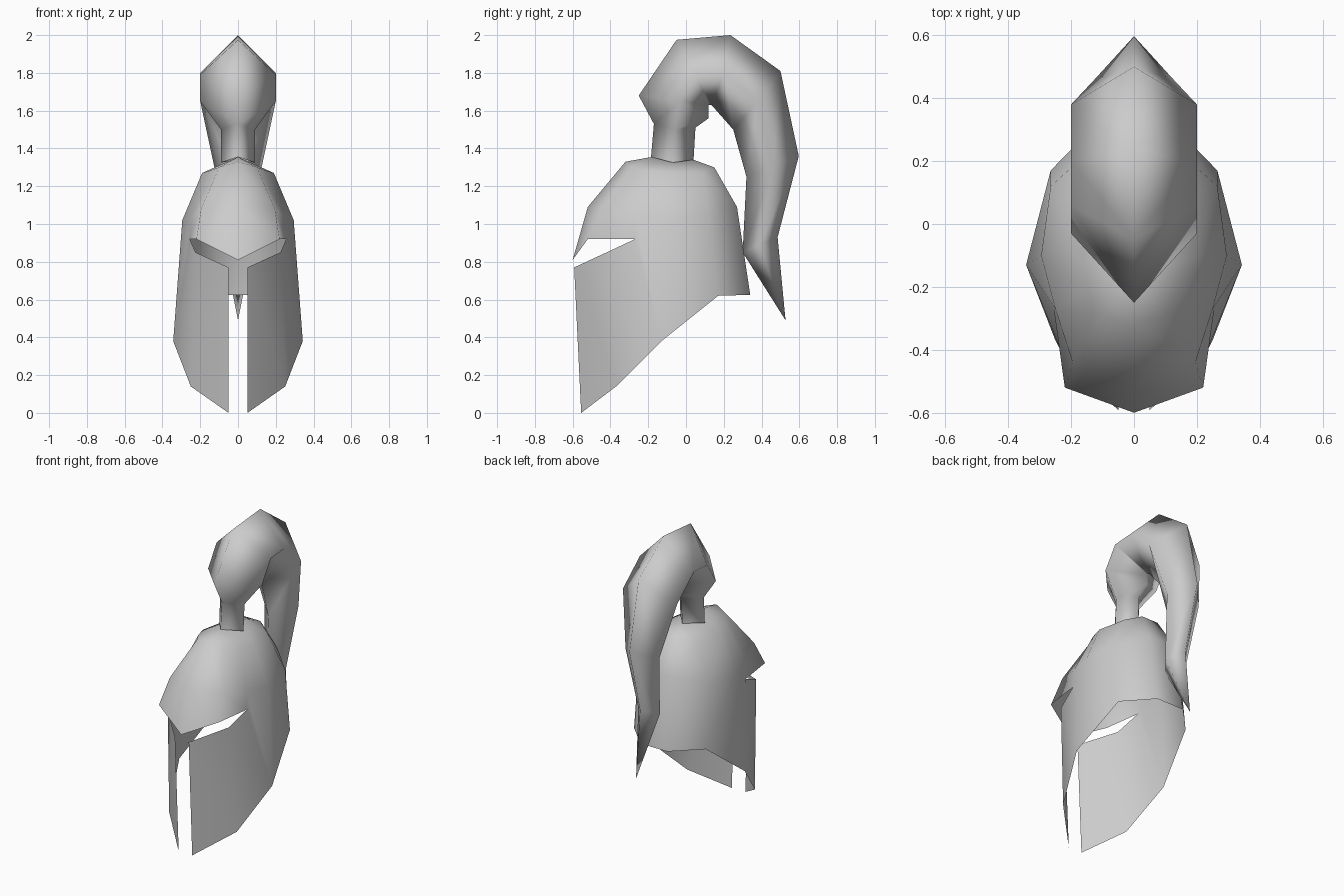
import bpy
import bmesh

cube = bpy.data.objects.get("Cube")
if cube:
    bpy.data.objects.remove(cube, do_unlink=True)

metal = bpy.data.materials.new("light_grey")
metal.use_nodes = True
grey = (0.6, 0.6, 0.6, 1)
metal.diffuse_color = grey
metal.node_tree.nodes["Principled BSDF"].inputs["Base Color"].default_value = grey


def add_grid(bm, columns):
    """Skin quads between neighbouring columns of points."""
    grid = [[bm.verts.new(p) for p in column] for column in columns]
    for left, right in zip(grid, grid[1:]):
        for i in range(len(left) - 1):
            bm.faces.new((left[i], right[i], right[i + 1], left[i + 1]))


def add_fan(bm, tip, rim):
    """Skin triangles from one tip to a row of points."""
    centre = bm.verts.new(tip)
    ring = [bm.verts.new(p) for p in rim]
    for a, b in zip(ring, ring[1:]):
        bm.faces.new((centre, b, a))


def finish(bm, name):
    """Weld the half shell, mirror it across x and shade it smooth."""
    bmesh.ops.remove_doubles(bm, verts=bm.verts, dist=0.001)
    bmesh.ops.dissolve_degenerate(bm, edges=bm.edges, dist=0.001)
    bmesh.ops.recalc_face_normals(bm, faces=bm.faces)
    # Open shells: turn outward using the outermost face
    outer = max(bm.faces, key=lambda f: f.calc_center_median().x)
    if outer.normal.x < 0:
        bmesh.ops.reverse_faces(bm, faces=bm.faces)
    for face in bm.faces:
        face.smooth = True
    mesh = bpy.data.meshes.new(name)
    bm.to_mesh(mesh)
    bm.free()
    mesh.materials.append(metal)
    obj = bpy.data.objects.new(name, mesh)
    bpy.context.collection.objects.link(obj)
    mirror = obj.modifiers.new("mirror", 'MIRROR')
    mirror.use_mirror_merge = True
    mirror.merge_threshold = 0.001
    return obj


# Helmet shell: columns run from the crown rim down, front to back
eye_corner = (0.255, -0.27, 0.92)
cheek_low = (0.343, -0.13, 0.38)
front = [(0, -0.32, 1.33), (0, -0.52, 1.09), (0, -0.6, 0.81)]
brow = [(0.1, -0.29, 1.3), (0.195, -0.44, 1.08), (0.22, -0.52, 0.92)]
temple = [(0.155, -0.2, 1.28), (0.25, -0.27, 1.04), eye_corner]
side = [(0.19, -0.1, 1.27), (0.295, -0.1, 1.02), cheek_low]
rear = [(0.15, 0.09, 1.27), (0.265, 0.12, 1.04), (0.265, 0.17, 0.62)]
nape = [(0.06, 0.15, 1.3), (0.1, 0.27, 1.09), (0.1, 0.34, 0.625)]
back = [(0, y, z) for _, y, z in nape]
columns = [front, brow, temple, side, rear, nape, back]

helmet = bmesh.new()
add_grid(helmet, columns)

# Crown closing the top of the shell
crown_front, crown_back = (0, -0.18, 1.355), (0, 0.04, 1.34)
rim = [column[0] for column in columns]
add_fan(helmet, crown_front, rim[:4] + [crown_back])
add_fan(helmet, crown_back, rim[3:])

# Cheek guard below the eye opening
add_grid(helmet, [
    [(0.05, -0.592, 0.77), (0.05, -0.555, 0)],
    [(0.225, -0.42, 0.85), (0.25, -0.37, 0.14)],
    [eye_corner, cheek_low],
])
finish(helmet, "helmet_shell")

# Plume: diamond sections as outer (y, z), half width with (y, z), inner (y, z)
sections = [
    ((-0.185, 1.355), (0.09, -0.07, 1.325), (0.04, 1.34)),
    ((-0.17, 1.53), (0.09, -0.06, 1.5), (0.05, 1.51)),
    ((-0.25, 1.68), (0.2, -0.03, 1.65), (0.12, 1.56)),
    ((-0.05, 1.975), (0.2, 0.06, 1.79), (0.12, 1.63)),
    ((0.235, 2), (0.2, 0.2, 1.8), (0.135, 1.63)),
    ((0.5, 1.81), (0.2, 0.38, 1.65), (0.25, 1.5)),
    ((0.597, 1.36), (0.125, 0.46, 1.3), (0.32, 1.25)),
    ((0.485, 0.93), (0.08, 0.39, 0.89), (0.3, 0.85)),
]
plume = bmesh.new()
rows = [[(0, *outer), edge, (0, *inner)] for outer, edge, inner in sections]
add_grid(plume, rows)
add_fan(plume, (0, 0.527, 0.49), rows[-1])
finish(plume, "plume")
